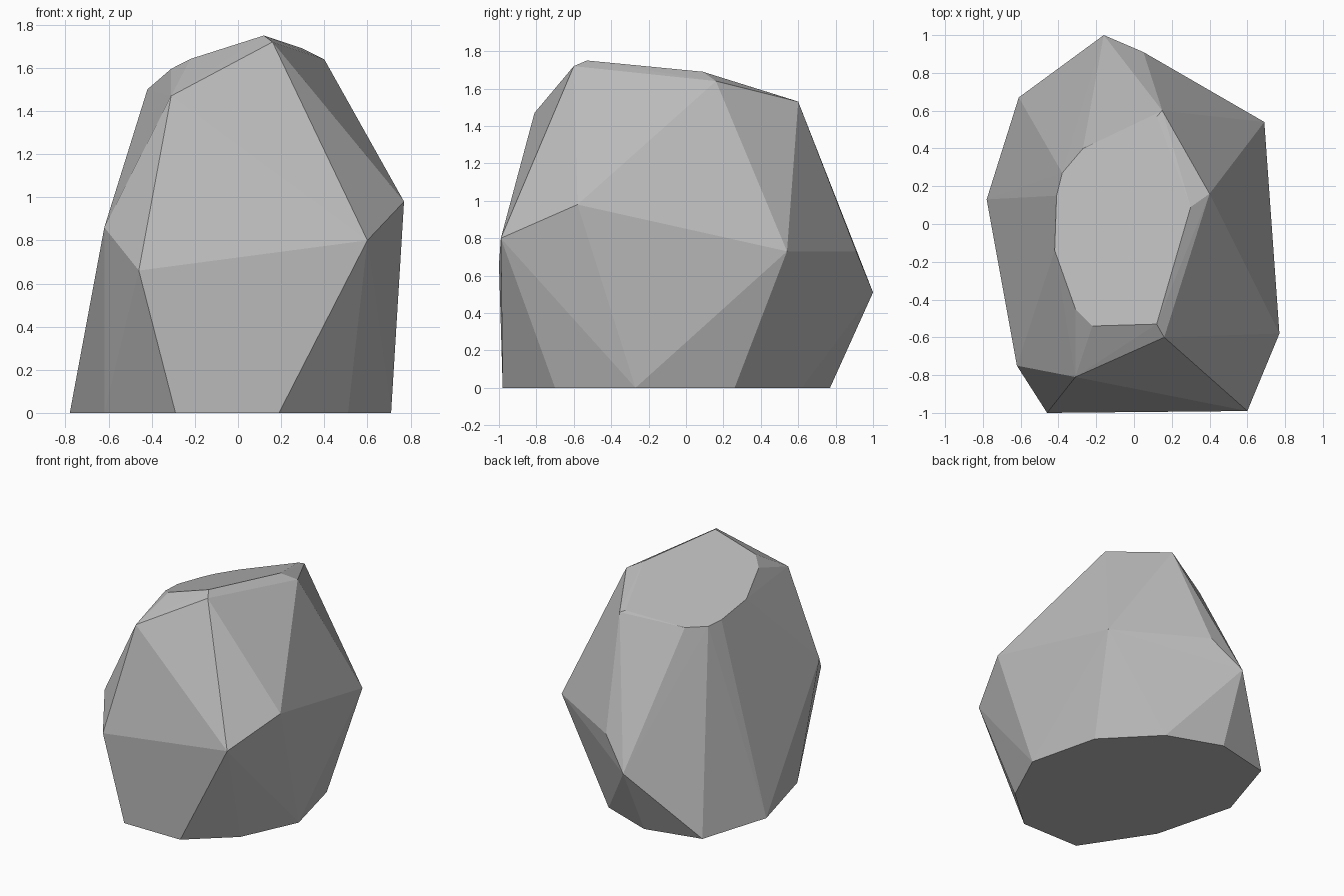
import bpy, bmesh, math

if "Cube" in bpy.data.objects:
    bpy.data.objects.remove(bpy.data.objects["Cube"])

# Faceted boulder: convex hull over a few rings of corner points
base = [(0.19, -0.98), (0.51, -0.70), (0.71, -0.27), (0.58, 0.26), (0.23, 0.62),
        (-0.18, 0.77), (-0.61, 0.67), (-0.78, 0.13), (-0.62, -0.48), (-0.29, -0.98)]
middle = [(0.60, -0.99, 0.80), (0.77, -0.58, 0.98), (0.69, 0.54, 0.73), (0.05, 0.91, 0.73),
          (-0.16, 1.00, 0.51), (-0.62, -0.75, 0.86), (-0.46, -1.00, 0.66)]
shoulder = [(-0.31, -0.81, 1.47), (0.16, -0.60, 1.72), (0.40, 0.16, 1.64), (0.15, 0.60, 1.53)]
crown = [(0.12, -0.53), (0.30, 0.09), (0.12, 0.57), (-0.27, 0.40), (-0.38, 0.27),
         (-0.41, 0.15), (-0.42, -0.14), (-0.31, -0.45), (-0.22, -0.54)]


def crown_height(x, y):
    # Sloped flat cut across the top
    return 1.61 + 0.324 * x - 0.191 * y


points = [(x, y, 0) for x, y in base] + middle + shoulder
points += [(x, y, crown_height(x, y)) for x, y in crown]

bm = bmesh.new()
for p in points:
    bm.verts.new(p)
hull = bmesh.ops.convex_hull(bm, input=bm.verts[:])
loose = [v for v in bm.verts if not v.link_faces]
bmesh.ops.delete(bm, geom=loose, context='VERTS')
# Merge the flat crown and base into single facets
bmesh.ops.dissolve_limit(bm, angle_limit=math.radians(1.0), verts=bm.verts[:], edges=bm.edges[:])
bmesh.ops.recalc_face_normals(bm, faces=bm.faces[:])

mesh = bpy.data.meshes.new("boulder")
bm.to_mesh(mesh)
bm.free()

stone = bpy.data.materials.new("stone grey")
stone.diffuse_color = (0.5, 0.5, 0.5, 1)
stone.use_nodes = True
stone.node_tree.nodes["Principled BSDF"].inputs["Base Color"].default_value = stone.diffuse_color
mesh.materials.append(stone)
boulder = bpy.data.objects.new("boulder", mesh)
bpy.context.collection.objects.link(boulder)
